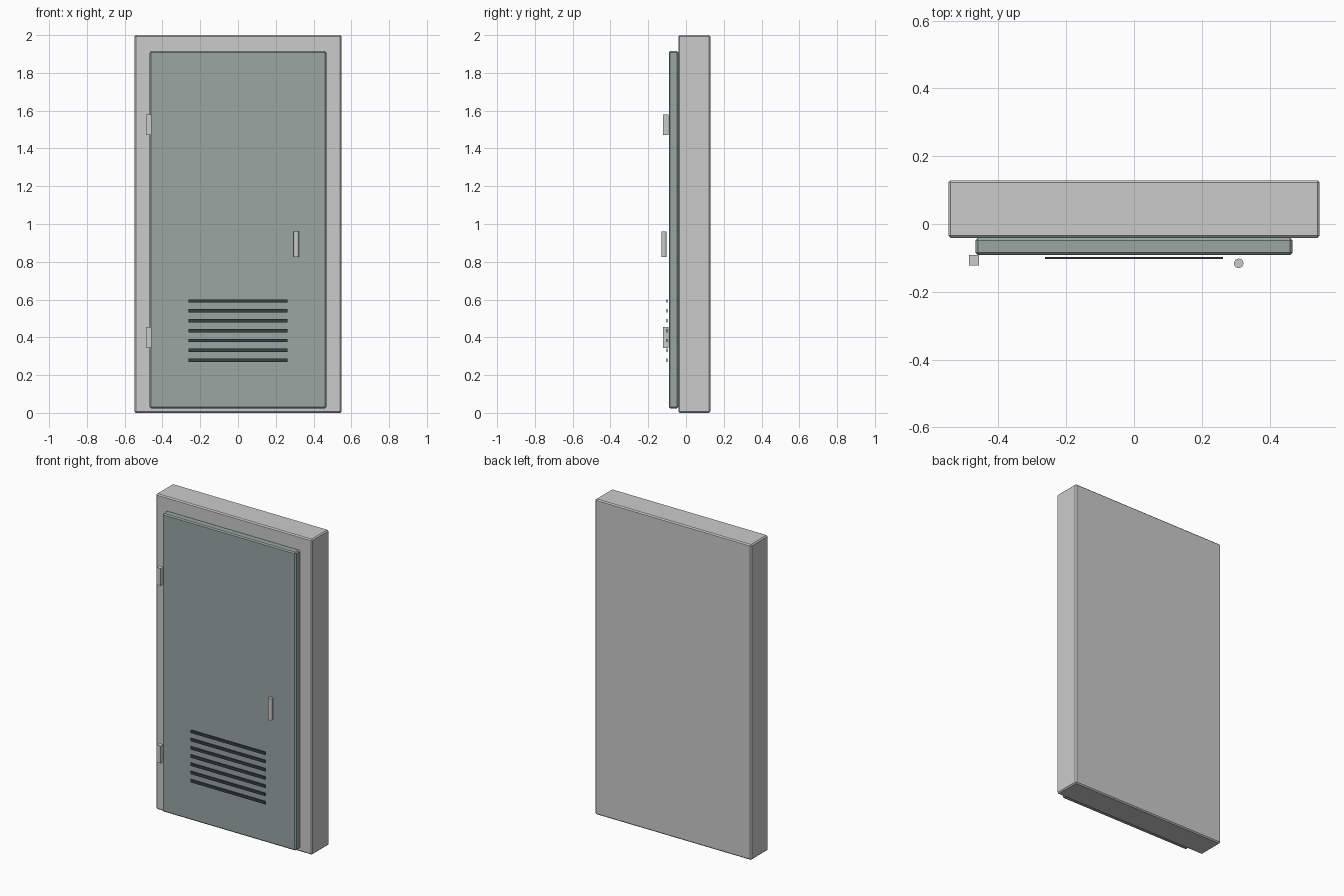
import bpy

if "Cube" in bpy.data.objects:
    bpy.data.objects.remove(bpy.data.objects["Cube"])


def material(name, color):
    m = bpy.data.materials.new(name)
    m.diffuse_color = (*color, 1)
    m.use_nodes = True
    m.node_tree.nodes["Principled BSDF"].inputs["Base Color"].default_value = m.diffuse_color
    return m


def box(name, x, y, z, bevel=0, mat=None):
    """Box from (min, max) ranges, with an optional chamfer."""
    center = [(a + b) / 2 for a, b in (x, y, z)]
    bpy.ops.mesh.primitive_cube_add(size=1, location=center)
    ob = bpy.context.object
    ob.name = name
    ob.scale = [b - a for a, b in (x, y, z)]
    bpy.ops.object.transform_apply(location=False, rotation=False, scale=True)
    if bevel:
        mod = ob.modifiers.new("chamfer", "BEVEL")
        mod.width = bevel
        mod.segments = 1
    if mat:
        ob.data.materials.append(mat)
    return ob


door_mat = material("door_paint", (0.32, 0.39, 0.37))
dark_mat = material("vent_dark", (0.04, 0.05, 0.05))

# Thick frame slab and raised door leaf
box("frame", (-0.548, 0.548), (-0.041, 0.129), (0, 2), 0.007)
box("door", (-0.468, 0.468), (-0.091, -0.041), (0.024, 1.915), 0.007, door_mat)

# Hinges on the left edge
for name, z in (("lower_hinge", 0.399), ("upper_hinge", 1.525)):
    box(name, (-0.487, -0.457), (-0.122, -0.092), (z - 0.055, z + 0.055))

# Vent slats
for i in range(7):
    z = 0.279 + i * 0.0522
    box(f"vent_slat_{i + 1}", (-0.262, 0.262), (-0.103, -0.097),
        (z - 0.009, z + 0.009), 0, dark_mat)

# Upright round handle
bpy.ops.mesh.primitive_cylinder_add(vertices=16, radius=0.014, depth=0.135,
                                    location=(0.309, -0.116, 0.894))
bpy.context.object.name = "handle"
bpy.ops.object.shade_smooth_by_angle()
